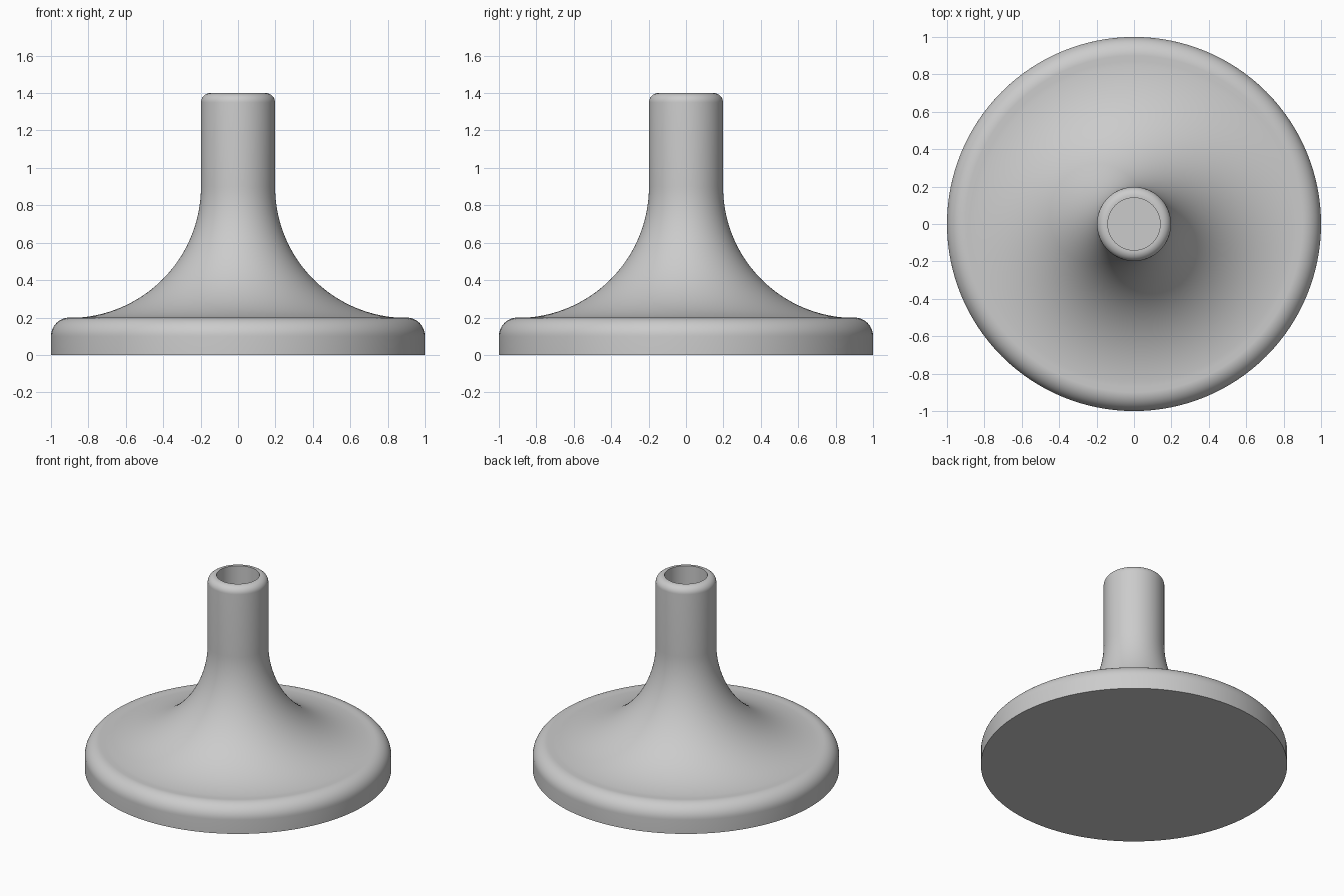
import bpy
import bmesh
from math import cos, sin, pi, radians

cube = bpy.data.objects.get("Cube")
if cube:
    bpy.data.objects.remove(cube, do_unlink=True)

SEGMENTS = 128


def arc(cx, cz, radius, start, end, steps):
    """Points of an arc in the x-z plane, angles in degrees."""
    angles = [radians(start + (end - start) * i / steps) for i in range(steps + 1)]
    return [(cx + radius * cos(a), cz + radius * sin(a)) for a in angles]


def lathe(name, profile, material):
    """Spin a radius-height profile around the z axis."""
    bm = bmesh.new()
    verts = [bm.verts.new((r, 0, z)) for r, z in profile]
    edges = [bm.edges.new(pair) for pair in zip(verts, verts[1:])]
    bmesh.ops.spin(bm, geom=verts + edges, cent=(0, 0, 0), axis=(0, 0, 1),
                   angle=2 * pi, steps=SEGMENTS, use_merge=True)
    bmesh.ops.remove_doubles(bm, verts=bm.verts, dist=0.0001)
    bmesh.ops.recalc_face_normals(bm, faces=bm.faces)
    mesh = bpy.data.meshes.new(name)
    bm.to_mesh(mesh)
    bm.free()
    mesh.materials.append(material)
    obj = bpy.data.objects.new(name, mesh)
    bpy.context.collection.objects.link(obj)
    bpy.ops.object.select_all(action='DESELECT')
    obj.select_set(True)
    bpy.context.view_layer.objects.active = obj
    bpy.ops.object.shade_smooth_by_angle(angle=radians(35))
    return obj


grey = bpy.data.materials.new("light_grey")
grey.use_nodes = True
colour = (0.6, 0.6, 0.6, 1)
grey.diffuse_color = colour
grey.node_tree.nodes["Principled BSDF"].inputs["Base Color"].default_value = colour

# Disc with a rounded rim, flared neck, straight stem with a rounded lip, blind bore
profile = [(0, 0), (1, 0)]
profile += arc(0.9, 0.1, 0.1, 0, 90, 12)
profile += arc(0.9, 0.9, 0.702, 270, 180, 40)[1:]
profile += arc(0.148, 1.35, 0.05, 0, 90, 10)
profile += [(0.14, 1.4), (0.14, 0.2), (0, 0.2)]
lathe("flared_pedestal", profile, grey)
